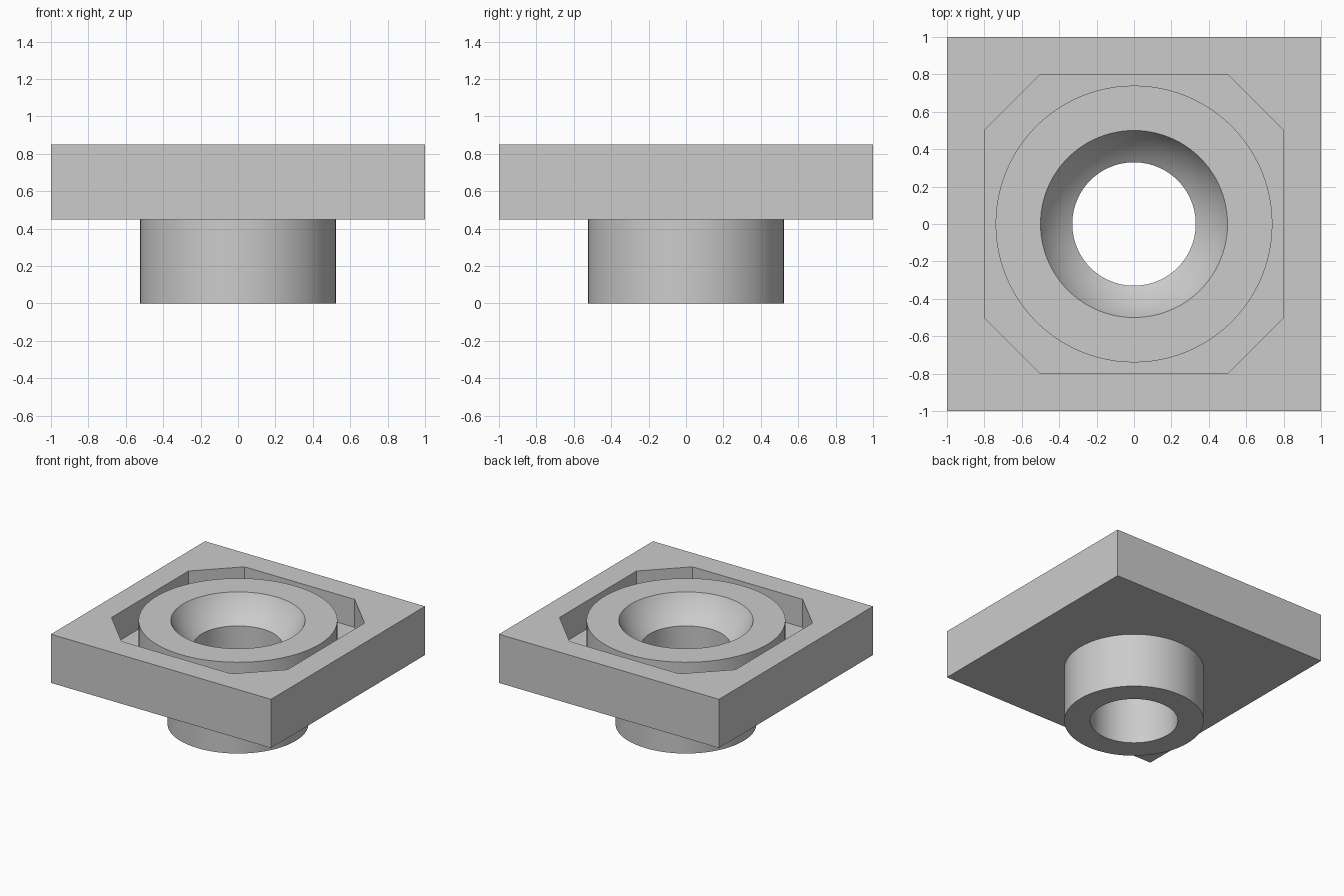
import bpy, bmesh, math

cube = bpy.data.objects.get("Cube")
if cube:
    bpy.data.objects.remove(cube, do_unlink=True)

SEGMENTS = 96
TOP, UNDERSIDE, FLOOR = 0.85, 0.45, 0.62
BORE, TUBE, RING, MOUTH = 0.33, 0.525, 0.74, 0.5
SEAT_DEPTH, BALL_RISE = 0.2, 0.25

grey = bpy.data.materials.new("plain_grey")
grey.use_nodes = True
grey.diffuse_color = (0.6, 0.6, 0.6, 1)
grey.node_tree.nodes["Principled BSDF"].inputs["Base Color"].default_value = grey.diffuse_color


def circle(r, z):
    step = math.tau / SEGMENTS
    return [(r * math.cos(i * step), r * math.sin(i * step), z) for i in range(SEGMENTS)]


def square(h, z):
    return [(h, h, z), (-h, h, z), (-h, -h, z), (h, -h, z)]


def octagon(a, b, z):
    return [(x, y, z) for x, y in ((a, b), (b, a), (-b, a), (-a, b),
                                   (-a, -b), (-b, -a), (b, -a), (a, -b))]


def skin(name, outlines):
    """Join successive closed outlines with walls or flat filled bands."""
    bm = bmesh.new()
    loops = [[bm.verts.new(p) for p in outline] for outline in outlines]
    for a, b in zip(loops, loops[1:]):
        if len(a) == len(b):
            for i in range(len(a)):
                j = (i + 1) % len(a)
                bm.faces.new((a[i], a[j], b[j], b[i]))
        else:
            edges = []
            for loop in (a, b):
                for v, w in zip(loop, loop[1:] + loop[:1]):
                    edges.append(bm.edges.get((v, w)) or bm.edges.new((v, w)))
            bmesh.ops.triangle_fill(bm, edges=edges, use_beauty=True)
    bmesh.ops.recalc_face_normals(bm, faces=bm.faces[:])
    mesh = bpy.data.meshes.new(name)
    bm.to_mesh(mesh)
    bm.free()
    mesh.materials.append(grey)
    obj = bpy.data.objects.new(name, mesh)
    bpy.context.collection.objects.link(obj)
    bpy.ops.object.select_all(action="DESELECT")
    obj.select_set(True)
    bpy.context.view_layer.objects.active = obj
    bpy.ops.object.shade_smooth_by_angle(angle=math.radians(25))
    return obj


# Square plate with a chamfered pocket, open where the socket passes through
skin("square_plate", [
    circle(TUBE, UNDERSIDE), square(1, UNDERSIDE), square(1, TOP),
    octagon(0.8, 0.5, TOP), octagon(0.8, 0.5, FLOOR), circle(RING, FLOOR)])

# Spherical seat leading from the mouth down into the bore
ball = math.hypot(MOUTH, BALL_RISE)
start = math.asin(MOUTH / ball)
end = math.asin(BORE / ball)
seat = []
for i in range(13):
    t = start + (end - start) * i / 12
    drop = (math.cos(t) - math.cos(start)) / (math.cos(end) - math.cos(start))
    seat.append(circle(ball * math.sin(t), TOP - SEAT_DEPTH * drop))

# Raised ring, seat, bore and lower tube
skin("socket_tube", [circle(RING, FLOOR), circle(RING, TOP), *seat,
                     circle(BORE, 0), circle(TUBE, 0), circle(TUBE, UNDERSIDE)])
